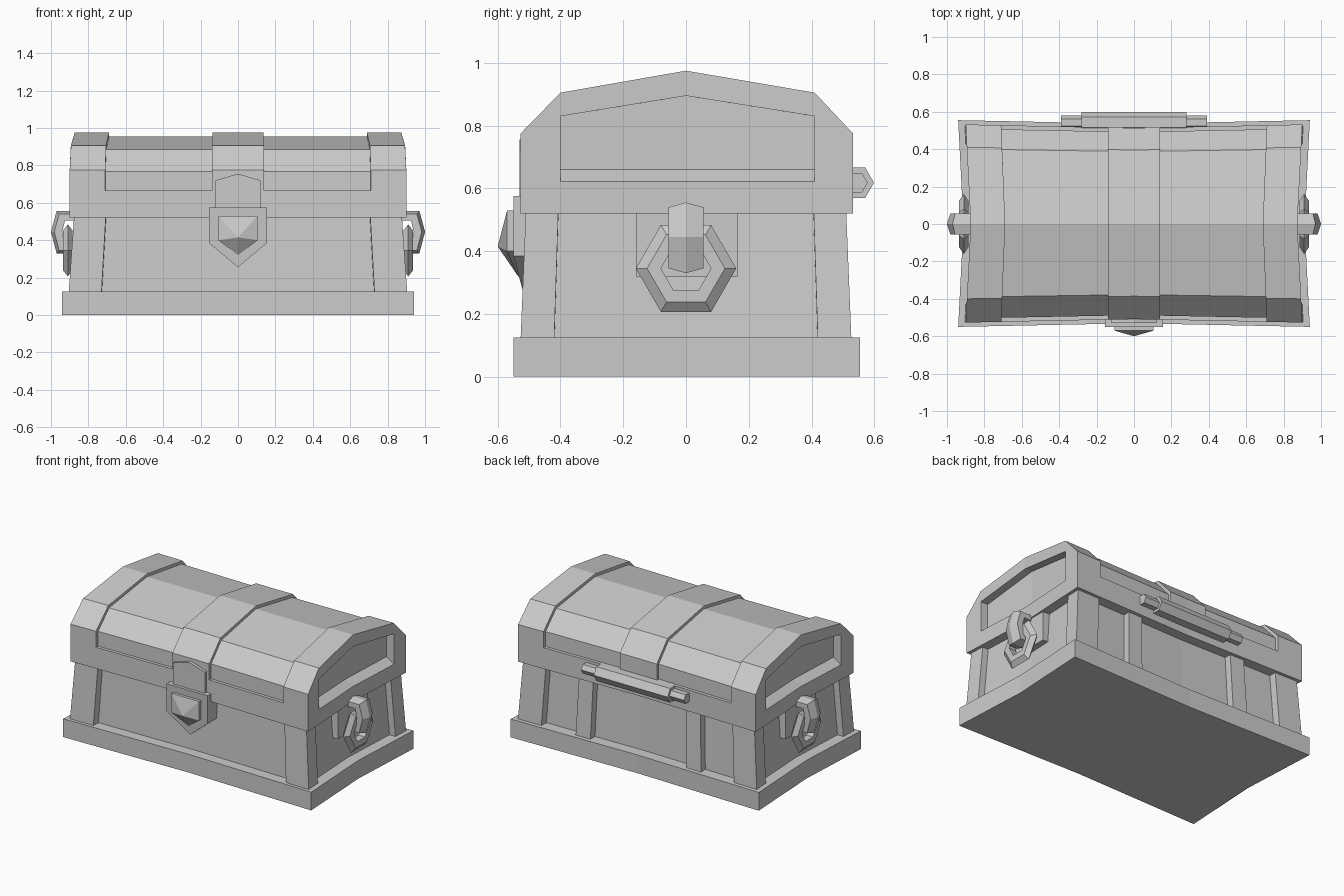
import bpy, bmesh
from math import cos, sin, pi
from mathutils import Vector

if "Cube" in bpy.data.objects:
    bpy.data.objects.remove(bpy.data.objects["Cube"])

AX = {'x': lambda p, t: (t, p[0], p[1]),
      'y': lambda p, t: (p[0], t, p[1]),
      'z': lambda p, t: (p[0], p[1], t)}


def finish(name, bm):
    bmesh.ops.recalc_face_normals(bm, faces=bm.faces)
    me = bpy.data.meshes.new(name)
    bm.to_mesh(me)
    bm.free()
    ob = bpy.data.objects.new(name, me)
    bpy.context.collection.objects.link(ob)
    return ob


def prism(name, pts, axis, a, b, shape=None):
    """Extrude a profile along an axis from a to b, then reshape vertices."""
    bm = bmesh.new()
    rows = [[bm.verts.new(AX[axis](p, t)) for p in pts] for t in (a, b)]
    n = len(pts)
    bm.faces.new(rows[0])
    bm.faces.new(rows[1])
    for i in range(n):
        j = (i + 1) % n
        bm.faces.new((rows[0][i], rows[0][j], rows[1][j], rows[1][i]))
    if shape:
        # centre cuts let the long sides bow inwards
        for no in ((1, 0, 0), (0, 1, 0)):
            bmesh.ops.bisect_plane(bm, geom=bm.verts[:] + bm.edges[:] + bm.faces[:],
                                   plane_co=(0, 0, 0), plane_no=no)
        for v in bm.verts:
            v.co = shape(v.co)
    return finish(name, bm)


def rect(a0, a1, b0, b1):
    return [(a0, b0), (a1, b0), (a1, b1), (a0, b1)]


def bow(c):
    return Vector((c.x * (1 - 0.03 * max(0, 1 - abs(c.y) / 0.53)),
                   c.y * (1 - 0.035 * max(0, 1 - abs(c.x) / 0.9)), c.z))


def taper(c):
    k = 1 - 0.075 * (c.z - 0.12)
    return bow(Vector((c.x * k, c.y * k, c.z)))


def ring(name, outer, inner, axis, a, b, bevel):
    """Closed band between two loops, narrowed at the outer face."""
    bm = bmesh.new()
    n = len(outer)
    mid = [((o[0] * (1 - bevel) + i[0] * bevel), (o[1] * (1 - bevel) + i[1] * bevel))
           for o, i in zip(outer, inner)]
    loops = [[bm.verts.new(AX[axis](p, t)) for p in ps]
             for ps, t in ((outer, a), (mid, b), (inner, b), (inner, a))]
    for k in range(4):
        for i in range(n):
            j = (i + 1) % n
            bm.faces.new((loops[k][i], loops[k][j],
                          loops[(k + 1) % 4][j], loops[(k + 1) % 4][i]))
    return finish(name, bm)


def hexagon(u, v, r, rot=0.0):
    return [(u + r * cos(rot + k * pi / 3), v + r * sin(rot + k * pi / 3)) for k in range(6)]


# plinth and tapered body
prism("plinth", rect(-0.94, 0.94, -0.55, 0.555), 'z', 0, 0.125, bow)
prism("body", rect(-0.86, 0.86, -0.475, 0.475), 'z', 0.12, 0.53, taper)
for sx in (-1, 1):
    for sy in (-1, 1):
        prism("corner_post", rect(*sorted((0.73 * sx, 0.905 * sx)),
                                  *sorted((0.42 * sy, 0.527 * sy))), 'z', 0.12, 0.53, taper)
    prism("back_slat", rect(0.42 * sx - 0.055, 0.42 * sx + 0.055, 0.45, 0.525),
          'z', 0.12, 0.53, taper)

# lid: inset panels, rim and raised bands
lid = [(-0.527, 0.52), (-0.527, 0.775), (-0.40, 0.905), (0, 0.975),
       (0.41, 0.905), (0.532, 0.775), (0.532, 0.52)]
panel = [(-0.505, 0.52), (-0.505, 0.767), (-0.391, 0.886), (0, 0.955),
         (0.401, 0.886), (0.51, 0.767), (0.51, 0.52)]
prism("lid_panels", panel, 'x', -0.75, 0.75, bow)
prism("lid_rim", rect(-0.527, 0.532, 0.52, 0.665), 'x', -0.715, 0.715, bow)
prism("lid_center_band", lid, 'x', -0.14, 0.14, bow)
window = [(-0.40, 0.66), (-0.40, 0.83), (0, 0.895), (0.41, 0.83), (0.41, 0.66)]


def sill(c):
    # window floor slopes down towards the outside
    if abs(c.x) > 0.9 and c.z < 0.7:
        c = Vector((c.x, c.y, 0.58))
    return bow(c)


for s in (-1, 1):
    band = prism("lid_end_band", lid, 'x', 0.71 * s, 0.90 * s, bow)
    cut = prism("window_cutter", window, 'x', 0.845 * s, 0.96 * s, sill)
    cut.hide_render = True
    mod = band.modifiers.new("window", 'BOOLEAN')
    mod.operation, mod.solver, mod.object = 'DIFFERENCE', 'EXACT', cut
    deps = bpy.context.evaluated_depsgraph_get()
    me = bpy.data.meshes.new_from_object(band.evaluated_get(deps))
    band.modifiers.clear()
    band.data = me
    bpy.data.objects.remove(cut)

# lock: hasp, plate with receding tip, pyramid boss
prism("lock_hasp", [(-0.12, 0.55), (0.12, 0.55), (0.12, 0.72), (0, 0.755), (-0.12, 0.72)],
      'y', -0.49, -0.53)
plate = prism("lock_plate", [(-0.155, 0.575), (-0.155, 0.385), (0, 0.255),
                             (0.155, 0.385), (0.155, 0.575)], 'y', -0.45, -0.55)
for v in plate.data.vertices:
    if v.co.z < 0.3 and v.co.y < -0.5:
        v.co.y = -0.515
bm = bmesh.new()
boss = [(-0.105, 0.53), (-0.105, 0.40), (0, 0.32), (0.105, 0.40), (0.105, 0.53)]
back = [bm.verts.new((x, -0.50, z)) for x, z in boss]
front = [bm.verts.new((x, -0.535 if z < 0.35 else -0.57, z)) for x, z in boss]
tip = bm.verts.new((0, -0.60, 0.415))
bm.faces.new(back)
for i in range(5):
    j = (i + 1) % 5
    bm.faces.new((back[i], back[j], front[j], front[i]))
    bm.faces.new((front[i], front[j], tip))
finish("lock_boss", bm)

# hinge barrel at the back
prism("hinge_barrel", hexagon(0.543, 0.618, 0.056), 'x', -0.28, 0.28)
prism("hinge_pin", hexagon(0.543, 0.618, 0.036), 'x', -0.39, 0.39)

# side handles: mount plate, bracket and hanging ring
for s in (-1, 1):
    prism("handle_plate", rect(-0.16, 0.165, 0.32, 0.53), 'x', 0.80 * s, 0.868 * s)
    out = [(0.85, 0.555), (0.97, 0.555), (1.0, 0.445), (0.97, 0.33), (0.89, 0.33), (0.85, 0.36)]
    inn = [(0.86, 0.505), (0.925, 0.505), (0.94, 0.445), (0.925, 0.38), (0.89, 0.38), (0.86, 0.40)]
    for y in (-1, 1):
        ring("handle_bracket", [(x * s, z) for x, z in out], [(x * s, z) for x, z in inn],
             'y', 0, 0.055 * y, 0.3)
    for x in (0.885, 0.935):
        ring("handle_ring", hexagon(0, 0.345, 0.16), hexagon(0, 0.345, 0.08),
             'x', 0.91 * s, x * s, 0.45)
